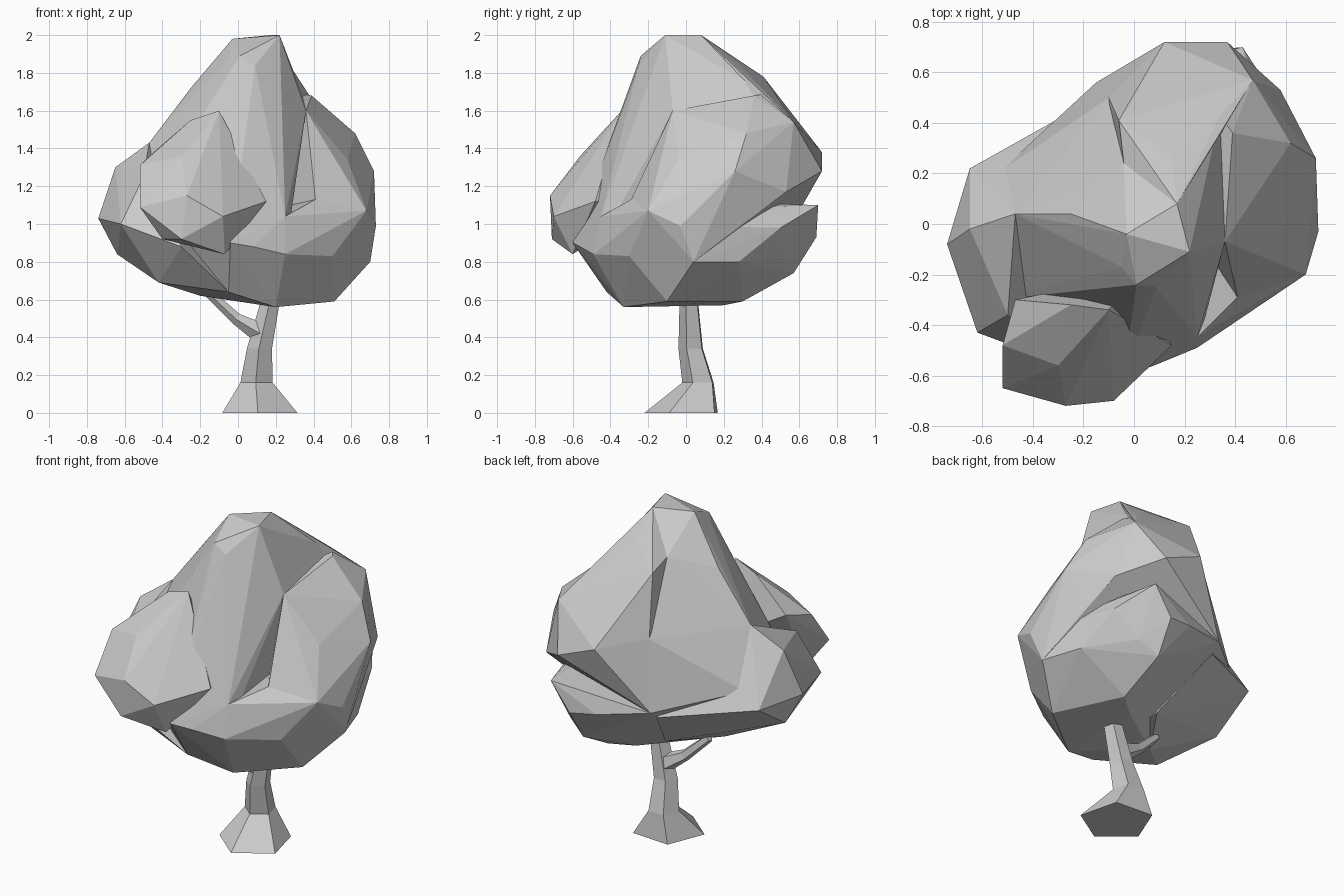
import bpy, bmesh
from math import sin, cos, radians
from mathutils import Vector

default = bpy.data.objects.get("Cube")
if default:
    bpy.data.objects.remove(default, do_unlink=True)

# One plain grey for the whole tree
GREY = (0.6, 0.6, 0.6, 1)
grey = bpy.data.materials.new("plain_grey")
grey.use_nodes = True
grey.diffuse_color = GREY
grey.node_tree.nodes["Principled BSDF"].inputs["Base Color"].default_value = GREY


def finish(name, bm):
    """Turn a bmesh into a flat shaded, named object."""
    bmesh.ops.recalc_face_normals(bm, faces=bm.faces)
    mesh = bpy.data.meshes.new(name)
    bm.to_mesh(mesh)
    bm.free()
    mesh.materials.append(grey)
    part = bpy.data.objects.new(name, mesh)
    bpy.context.collection.objects.link(part)
    return part


def lobe(name, corners):
    """Faceted clump of leaves: the convex hull of its corners."""
    bm = bmesh.new()
    verts = [bm.verts.new(corner) for corner in corners]
    hull = bmesh.ops.convex_hull(bm, input=verts)
    spare = {v for v in hull["geom_interior"] + hull["geom_unused"]
             if isinstance(v, bmesh.types.BMVert)}
    bmesh.ops.delete(bm, geom=list(spare), context="VERTS")
    return finish(name, bm)


def limb(name, stations, sides, tilted=False):
    """Tapering limb through (centre, radius) stations."""
    bm = bmesh.new()
    axis = Vector(stations[-1][0]) - Vector(stations[0][0])
    turn = Vector((0, 0, 1)).rotation_difference(axis)
    rings = []
    for centre, radius in stations:
        ring = []
        for i in range(sides):
            angle = radians(50 + i * 360 / sides)
            offset = Vector((cos(angle), sin(angle), 0)) * radius
            if tilted:
                offset.rotate(turn)
            ring.append(bm.verts.new(Vector(centre) + offset))
        rings.append(ring)
    for low, high in zip(rings, rings[1:]):
        for i in range(sides):
            j = (i + 1) % sides
            bm.faces.new((low[i], low[j], high[j], high[i]))
    bm.faces.new(rings[0])
    bm.faces.new(rings[-1])
    return finish(name, bm)


# Trunk with a flared foot, and its side branch
limb("trunk", [
    ((.12, -.01, 0), .21),
    ((.1, .07, .16), .09),
    ((.115, .03, .34), .07),
    ((.165, .02, .56), .055),
    ((.18, .02, .7), .05),
], sides=5)
limb("branch", [
    ((.13, .03, .42), .06),
    ((-.01, .02, .5), .033),
    ((-.16, 0, .64), .025),
], sides=5, tilted=True)

# Corners shared by neighbouring clumps, so that they meet along creases
peak_shoulder = (.36, -.07, 1.6)
back_shoulder = (.34, .43, 1.69)
ridge_top = (-.04, .24, 1.81)
side_ridge = (-.47, .04, 1.43)
wall_top = (-.1, .5, 1.42)
wall_foot = (-.15, .56, 1)
side_foot = (-.54, .2, 1.1)
front_spur = (.25, -.45, 1.04)
front_notch = (.41, -.29, 1.13)
front_rim = (.25, -.49, .84)
left_rim = (.5, -.3, .83)
left_corner = (.68, -.2, 1.07)
left_tip = (.73, -.03, .99)
left_hem = (.7, .04, .8)
low_front = (.2, -.33, .56)
low_middle = (-.05, -.42, .64)
low_side = (-.2, -.1, .62)
low_back = (.2, .2, .57)

# Tall middle of the crown: peak, side ridge, back wall, underside
lobe("crown_core", [
    (.22, -.11, 2), (.17, .08, 2), (-.03, -.04, 1.98), (-.05, -.17, 1.87),
    (.01, -.24, 1.89), (.09, -.25, 1.84), (-.25, .04, 1.72), side_ridge,
    ridge_top, peak_shoulder, back_shoulder, wall_top, wall_foot, side_foot,
    (-.55, -.3, 1), front_spur, front_rim, (.08, -.56, .88),
    (-.04, -.6, .9), low_front, low_middle, low_side, low_back,
])

# Ridge running down the back from the peak
lobe("crown_back", [
    (.17, .08, 2), ridge_top, (-.06, .41, 1.78), (.15, .27, 1.86),
    (.11, .5, 1.65), back_shoulder, wall_top, (.12, .72, 1.38),
    (.37, .72, 1.28), (.47, .57, 1.54), wall_foot, (.3, .2, 1.1),
])

# Low clump on the right side
lobe("crown_right", [
    side_ridge, (-.65, -.02, 1.3), (-.74, -.08, 1.03), (-.65, .22, 1.02),
    (-.62, -.43, 1), (-.5, -.36, 1.25), (-.64, -.05, .84), side_foot,
    (-.42, -.3, .69), low_side, low_middle, (-.15, .5, .95),
    (-.3, -.55, .88), (0, .2, .65),
])

# Large rounded clump on the left
lobe("crown_left", [
    peak_shoulder, back_shoulder, (.39, .36, 1.68), (.62, .32, 1.48),
    (.47, .57, 1.54), (.72, .26, 1.28), (.58, -.04, 1.34), left_tip,
    left_corner, front_notch, left_rim, left_hem, (.64, .3, 1),
    (.58, .53, 1.17), (.37, .72, 1.28), (.12, .72, 1.38), wall_foot,
    (.1, .3, .9),
])

# Skirt of leaves below it, slightly undercut at the back
lobe("crown_skirt", [
    front_spur, front_notch, front_rim, left_rim, left_corner, left_tip,
    left_hem, (.62, .28, .8), (.51, -.1, .59), (.32, .3, .59),
    (.43, .7, 1.1), (.31, .69, .93), (.15, .66, .95), (.41, .54, .82),
    (.3, .57, .74), wall_foot, low_front, low_back, (.56, .5, .98),
])

# Bulging clump at the front
lobe("crown_front", [
    (-.1, -.34, 1.6), (-.25, -.32, 1.55), (-.3, -.56, 1.36),
    (-.52, -.48, 1.31), (-.47, -.3, 1.36), (-.52, -.65, 1.09),
    (-.27, -.72, 1.15), (-.08, -.7, 1.04), (-.3, -.71, .92),
    (-.4, -.6, .92), (-.07, -.6, .84), (.15, -.48, 1.12), (.02, -.42, 1.24),
    (0, -.2, 1.1),
])
